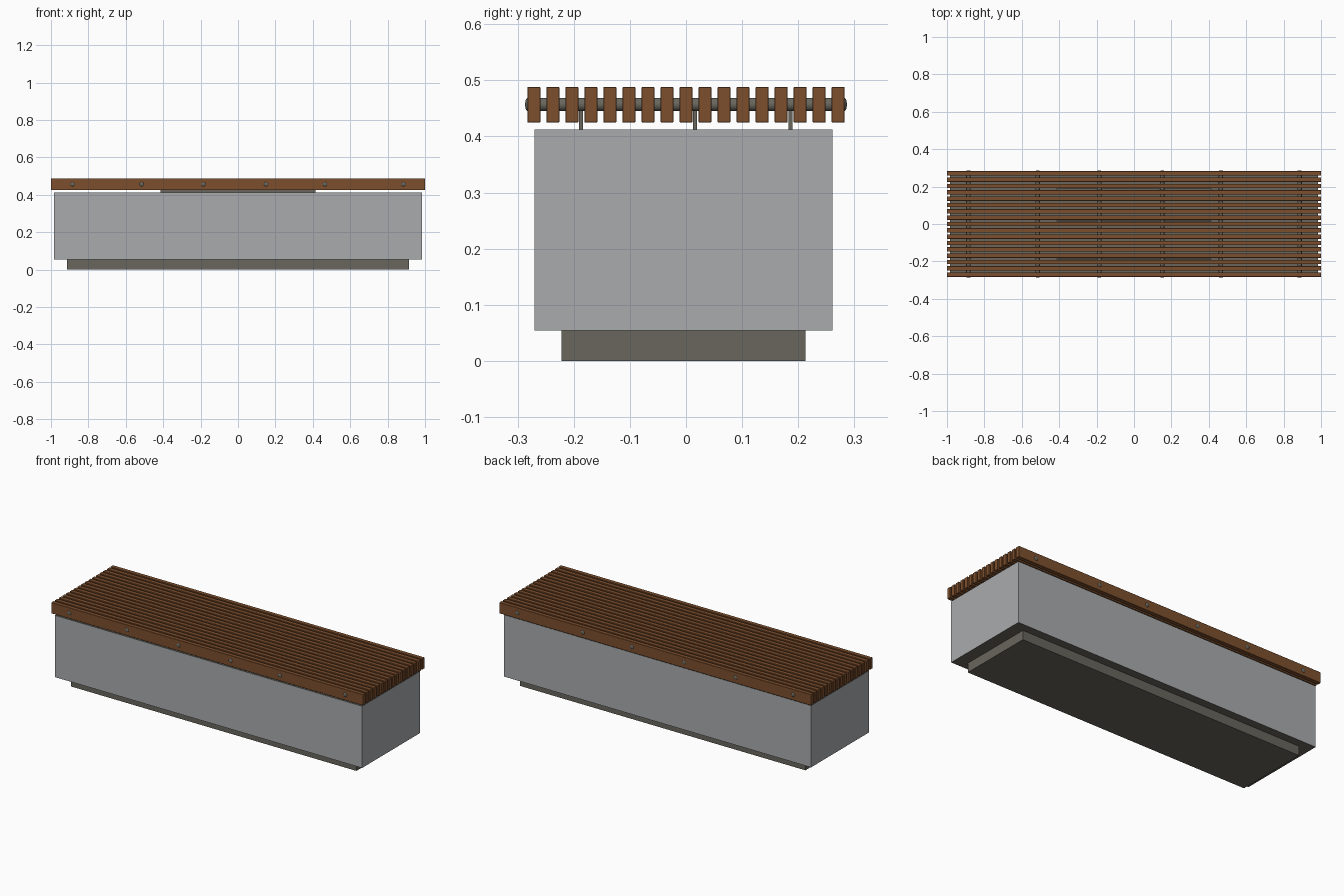
import bpy, math

cube = bpy.data.objects.get("Cube")
if cube:
    bpy.data.objects.remove(cube, do_unlink=True)


def material(name, rgb):
    m = bpy.data.materials.new(name)
    m.use_nodes = True
    colour = (*rgb, 1)
    m.diffuse_color = colour
    m.node_tree.nodes["Principled BSDF"].inputs["Base Color"].default_value = colour
    return m


wood = material("brown wood", (0.205, 0.078, 0.026))
concrete = material("grey concrete", (0.40, 0.41, 0.42))
metal = material("dark taupe metal", (0.14, 0.133, 0.11))


def box(name, x, y, z, mat, bevel=0):
    """Box from (min, max) ranges on each axis."""
    ranges = (x, y, z)
    bpy.ops.mesh.primitive_cube_add(size=1, location=[(a + b) / 2 for a, b in ranges])
    ob = bpy.context.object
    ob.name = name
    ob.scale = [b - a for a, b in ranges]
    bpy.ops.object.transform_apply(location=False, rotation=False)
    ob.data.materials.append(mat)
    if bevel:
        mod = ob.modifiers.new("soft edges", "BEVEL")
        mod.width = bevel
        mod.segments = 1
    return ob


def rod(name, x, y0, y1, radius, mat):
    bpy.ops.mesh.primitive_cylinder_add(
        vertices=16, radius=radius, depth=y1 - y0,
        location=(x, (y0 + y1) / 2, ROD_Z), rotation=(math.pi / 2, 0, 0))
    ob = bpy.context.object
    ob.name = name
    ob.data.materials.append(mat)
    bpy.ops.object.shade_smooth_by_angle()
    return ob


ROD_Z = 0.457
SLATS = 17
PITCH = 0.0339

# Recessed plinth and the main block, with metal on its top and underside
box("plinth", (-0.915, 0.915), (-0.222, 0.213), (0, 0.055), metal)
block = box("concrete_block", (-0.985, 0.985), (-0.27, 0.261), (0.054, 0.412), concrete)
block.data.materials.append(metal)
for face in block.data.polygons:
    if abs(face.normal.z) > 0.5:
        face.material_index = 1

# Wooden seat slats
for i in range(SLATS):
    y = (i - (SLATS - 1) / 2) * PITCH
    box("seat_slat", (-1, 1), (y - 0.0117, y + 0.0117), (0.425, 0.488), wood, 0.001)

# Cross rods with spacers filling the gaps and domed end caps
for x in (-0.885, -0.515, -0.185, 0.15, 0.465, 0.885):
    rod("cross_rod", x, -0.283, 0.283, 0.009, metal)
    for i in range(SLATS - 1):
        y = (i - (SLATS - 2) / 2) * PITCH
        rod("spacer", x, y - 0.0055, y + 0.0055, 0.012, metal)
    for side in (-1, 1):
        bpy.ops.mesh.primitive_uv_sphere_add(
            segments=16, ring_count=8, radius=0.012, location=(x, side * 0.282, ROD_Z))
        cap = bpy.context.object
        cap.name = "rod_cap"
        cap.scale.y = 0.4
        cap.data.materials.append(metal)
        bpy.ops.object.shade_smooth_by_angle()

# Upright bars that hold the seat on the block
for y in (-0.187, 0.016, 0.186):
    box("support_bar", (-0.415, 0.415), (y - 0.0035, y + 0.0035), (0.411, 0.45), metal)
